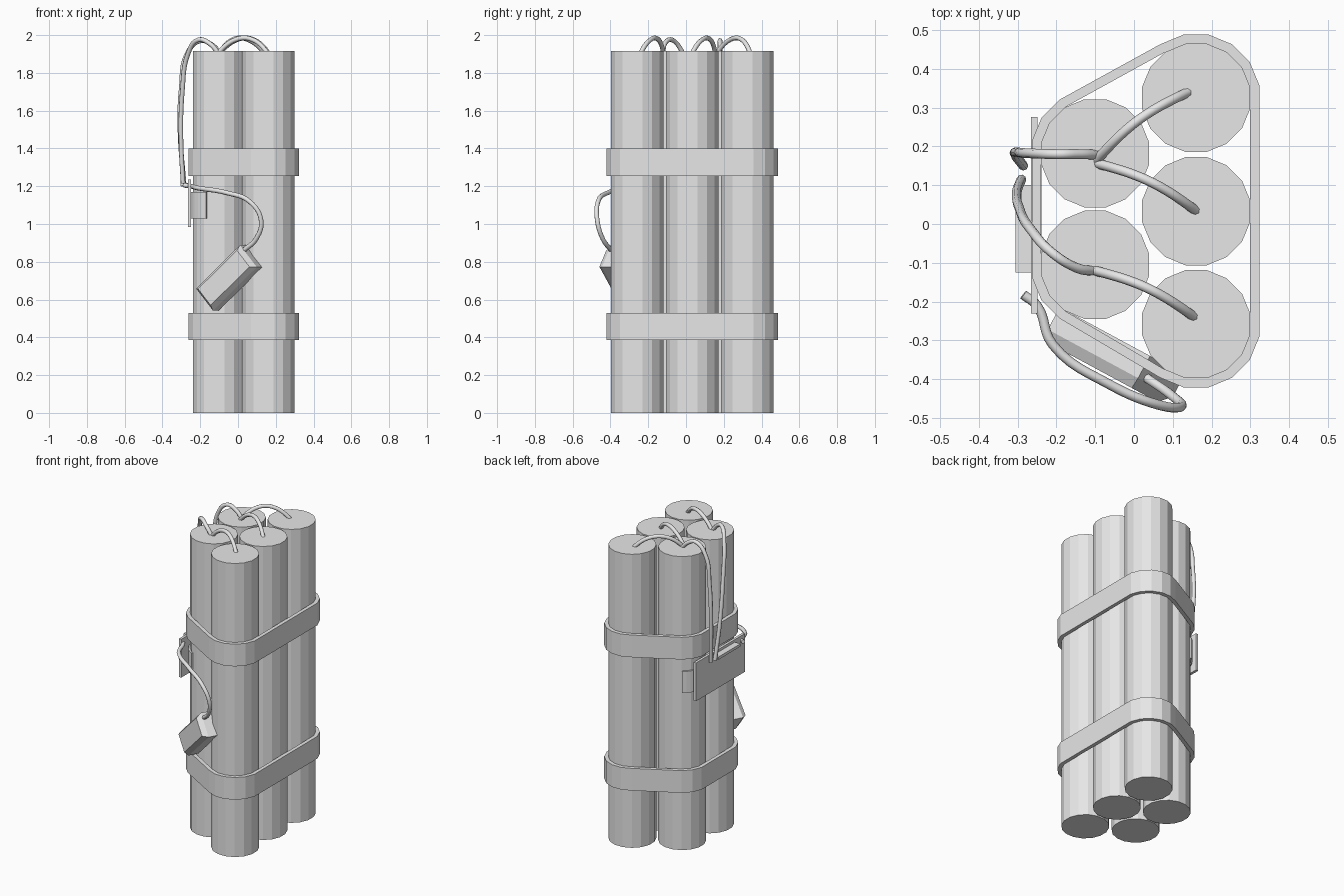
import bpy
import bmesh
from math import cos, sin, pi, radians
from mathutils import Matrix, Vector, geometry

cube = bpy.data.objects.get("Cube")
if cube:
    bpy.data.objects.remove(cube, do_unlink=True)

GREY = (0.8, 0.8, 0.8, 1.0)
mat = bpy.data.materials.new("light_grey")
mat.use_nodes = True
mat.diffuse_color = GREY
mat.node_tree.nodes["Principled BSDF"].inputs["Base Color"].default_value = GREY

SIDES = 16
RADIUS = 0.142
HEIGHT = 1.915
CENTRES = [(0.16, 0.325), (0.16, 0.033), (0.16, -0.258), (-0.10, 0.182), (-0.10, -0.105)]


def add_mesh(name, bm):
    bmesh.ops.recalc_face_normals(bm, faces=bm.faces)
    mesh = bpy.data.meshes.new(name)
    bm.to_mesh(mesh)
    bm.free()
    mesh.materials.append(mat)
    obj = bpy.data.objects.new(name, mesh)
    bpy.context.collection.objects.link(obj)
    return obj


def prism(name, outline, z0, z1):
    bm = bmesh.new()
    face = bm.faces.new([bm.verts.new((x, y, z0)) for x, y in outline])
    top = bmesh.ops.extrude_face_region(bm, geom=[face])["geom"]
    verts = [g for g in top if isinstance(g, bmesh.types.BMVert)]
    bmesh.ops.translate(bm, verts=verts, vec=(0, 0, z1 - z0))
    # extruding may drop the base face, so close it again
    bmesh.ops.holes_fill(bm, edges=bm.edges)
    return add_mesh(name, bm)


def box(name, low, high):
    outline = [(low[0], low[1]), (high[0], low[1]), (high[0], high[1]), (low[0], high[1])]
    return prism(name, outline, low[2], high[2])


def circle(centre, radius):
    return [Vector((centre[0] + radius * cos((i + 0.5) * 2 * pi / SIDES),
                    centre[1] + radius * sin((i + 0.5) * 2 * pi / SIDES)))
            for i in range(SIDES)]


# Five upright sticks
for n, c in enumerate(CENTRES):
    prism(f"stick_{n + 1}", circle(c, RADIUS), 0, HEIGHT)

# Straps wrapped round the bundle
inner = [p for c in CENTRES for p in circle(c, RADIUS)]
outer = [p for c in CENTRES for p in circle(c, RADIUS + 0.024)]
hull = geometry.convex_hull_2d(inner)


def strap(name, z0, z1):
    bm = bmesh.new()
    loops = [[bm.verts.new((pts[i].x, pts[i].y, z)) for i in hull]
             for pts, z in ((inner, z0), (outer, z0), (outer, z1), (inner, z1))]
    for k in range(4):
        a, b = loops[k], loops[(k + 1) % 4]
        for i in range(len(hull)):
            j = (i + 1) % len(hull)
            bm.faces.new((a[i], a[j], b[j], b[i]))
    return add_mesh(name, bm)


strap("lower_strap", 0.385, 0.53)
strap("upper_strap", 1.255, 1.40)


# Short band holding the side plate
def arc(centre, radius, start, end, steps=6):
    angles = [radians(start + (end - start) * i / steps) for i in range(steps + 1)]
    return [(centre[0] + radius * cos(a), centre[1] + radius * sin(a)) for a in angles]


def band_path(radius):
    return arc(CENTRES[4], radius, 243, 180) + arc(CENTRES[3], radius, 180, 125)


prism("side_band", band_path(0.152) + band_path(0.138)[::-1], 1.03, 1.17)

# Side plate with its terminal ledge
box("side_plate", (-0.265, -0.23, 0.985), (-0.248, 0.275, 1.235))
box("terminal_ledge", (-0.305, -0.125, 1.20), (-0.262, 0.1, 1.218))

# Tilted box on the slanted front side, with a tapered outer face
bm = bmesh.new()
rings = []
for length, width, depth in ((0.35, 0.155, -0.01), (0.35, 0.155, 0.055), (0.31, 0.115, 0.085)):
    rings.append([bm.verts.new((sx * length / 2, sy * width / 2, depth))
                  for sx, sy in ((-1, -1), (1, -1), (1, 1), (-1, 1))])
bm.faces.new(rings[0])
bm.faces.new(rings[-1])
for a, b in zip(rings, rings[1:]):
    for i in range(4):
        j = (i + 1) % 4
        bm.faces.new((a[i], a[j], b[j], b[i]))
tangent = Vector((0.88, -0.475, 0)).normalized()
normal = Vector((tangent.y, -tangent.x, 0))
basis = Matrix((tangent, Vector((0, 0, 1)), normal)).transposed().to_4x4()
place = Matrix.Translation((-0.035, -0.31, 0.715)) @ basis @ Matrix.Rotation(radians(41), 4, "Z")
bmesh.ops.transform(bm, matrix=place, verts=bm.verts)
add_mesh("front_box", bm)


# Wires
def wire(name, points, radius=0.0125):
    curve = bpy.data.curves.new(name + "_path", "CURVE")
    curve.dimensions = "3D"
    curve.bevel_depth = radius
    curve.bevel_resolution = 2
    curve.resolution_u = 6
    curve.use_fill_caps = True
    spline = curve.splines.new("BEZIER")
    spline.bezier_points.add(len(points) - 1)
    for bp, p in zip(spline.bezier_points, points):
        bp.co = p
        bp.handle_left_type = bp.handle_right_type = "AUTO"
    temp = bpy.data.objects.new(name + "_path", curve)
    bpy.context.collection.objects.link(temp)
    bpy.context.view_layer.update()
    graph = bpy.context.evaluated_depsgraph_get()
    mesh = bpy.data.meshes.new_from_object(temp.evaluated_get(graph))
    bpy.data.objects.remove(temp, do_unlink=True)
    mesh.name = name
    mesh.materials.clear()
    mesh.materials.append(mat)
    mesh.polygons.foreach_set("use_smooth", [True] * len(mesh.polygons))
    obj = bpy.data.objects.new(name, mesh)
    bpy.context.collection.objects.link(obj)


def top_wire(name, start, end, bow):
    a, b = Vector(start), Vector(end)
    side = Vector((a.y - b.y, b.x - a.x)).normalized() * bow
    pts = []
    for i in range(7):
        t = i / 6
        p = a.lerp(b, t) + side * sin(pi * t)
        pts.append((p.x, p.y, 1.90 + 0.085 * sin(pi * t) ** 0.8))
    wire(name, pts)


top_wire("back_top_wire", (0.145, 0.342), (-0.10, 0.16), -0.02)
top_wire("middle_top_wire", (0.165, 0.03), (-0.10, 0.157), -0.018)
top_wire("front_top_wire", (0.16, -0.243), (-0.11, -0.118), -0.018)

wire("back_side_wire", [(-0.09, 0.178, 1.90), (-0.14, 0.18, 1.95), (-0.20, 0.18, 1.97),
                        (-0.27, 0.182, 1.90), (-0.30, 0.185, 1.72), (-0.307, 0.18, 1.5),
                        (-0.285, 0.15, 1.2)])
wire("front_side_wire", [(-0.10, -0.122, 1.90), (-0.15, -0.112, 1.955), (-0.21, -0.075, 1.975),
                         (-0.265, -0.015, 1.9), (-0.295, 0.04, 1.7), (-0.302, 0.08, 1.45),
                         (-0.29, 0.115, 1.2)])
wire("box_wire", [(-0.285, -0.182, 1.205), (-0.25, -0.21, 1.2), (-0.21, -0.31, 1.19),
                  (-0.06, -0.415, 1.165), (0.06, -0.465, 1.12), (0.122, -0.47, 1.02),
                  (0.095, -0.44, 0.92), (0.03, -0.395, 0.86)])
